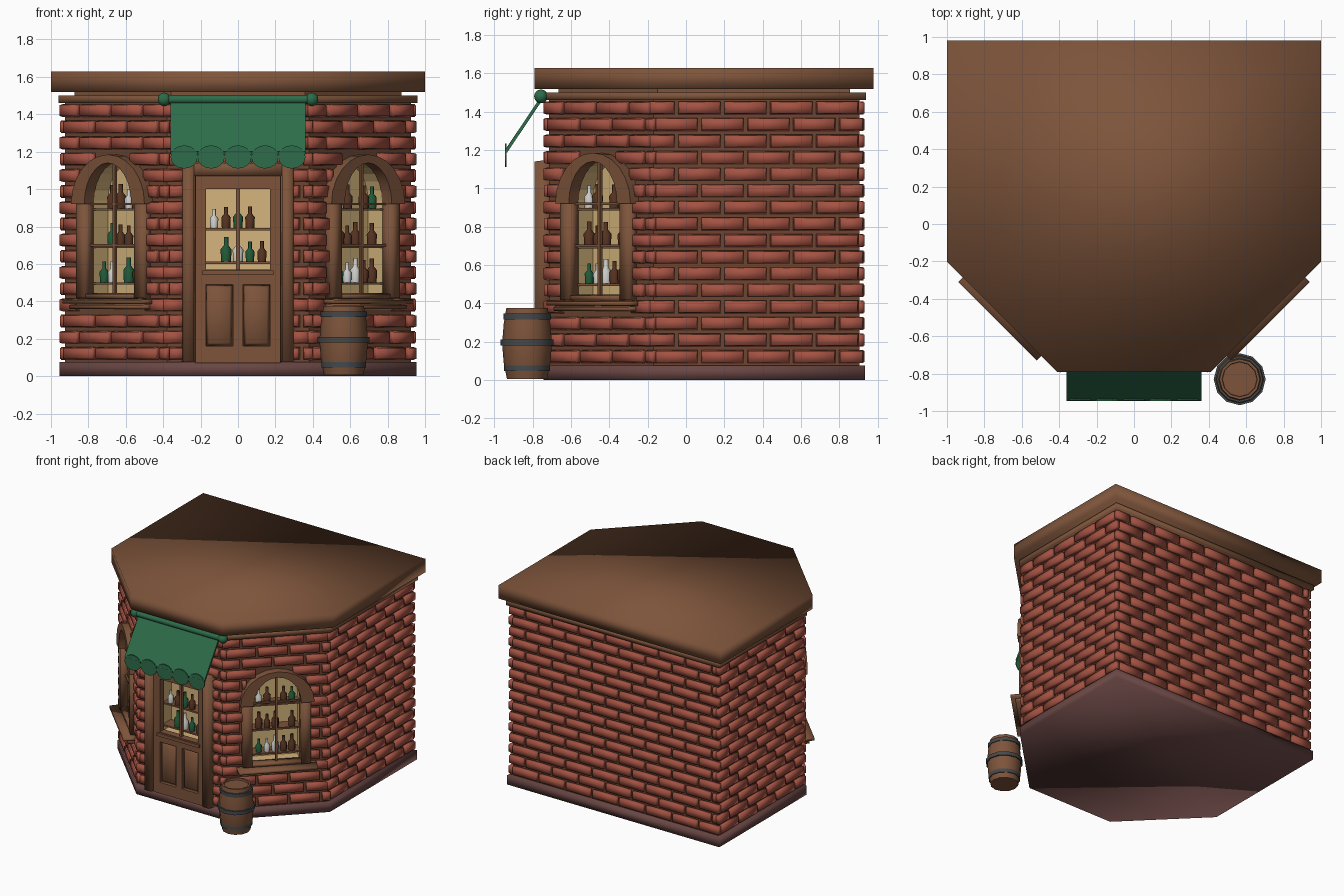
import bpy, bmesh, math, random
from mathutils import Matrix, Vector

random.seed(4)
cube = bpy.data.objects.get("Cube")
if cube:
    bpy.data.objects.remove(cube)


def material(name, r, g, b):
    m = bpy.data.materials.new(name)
    m.use_nodes = True
    m.diffuse_color = (r, g, b, 1)
    m.node_tree.nodes["Principled BSDF"].inputs["Base Color"].default_value = (r, g, b, 1)
    return m


BRICK = material("brick red", .37, .085, .055)
MORTAR = material("mortar brown", .15, .06, .03)
WOOD = material("warm wood", .205, .088, .043)
STONE = material("plum stone", .14, .062, .058)
CLOTH = material("awning green", .026, .15, .068)
CREAM = material("lit cream", .66, .46, .20)
IRON = material("dark iron", .06, .065, .068)
WHITE = material("bottle white", .6, .6, .58)
AMBER = material("bottle brown", .09, .032, .015)
GREEN = material("bottle green", .015, .10, .04)
I = Matrix.Identity(4)


def part(name, bm, mats, angle=None):
    """Make an object; angle None = flat, 180 = fully smooth."""
    bmesh.ops.recalc_face_normals(bm, faces=bm.faces)
    me = bpy.data.meshes.new(name)
    bm.to_mesh(me)
    bm.free()
    for m in mats if isinstance(mats, list) else [mats]:
        me.materials.append(m)
    if angle:
        me.shade_smooth()
        if angle < 180:
            me.set_sharp_from_angle(angle=math.radians(angle))
    ob = bpy.data.objects.new(name, me)
    bpy.context.collection.objects.link(ob)
    return ob


def loft(bm, low, high):
    """Solid between two matching loops."""
    a, b = [bm.verts.new(p) for p in low], [bm.verts.new(p) for p in high]
    bm.faces.new(a)
    bm.faces.new(b)
    for i in range(len(a)):
        j = (i + 1) % len(a)
        bm.faces.new((a[i], a[j], b[j], b[i]))


def prism(bm, M, pts, y0, y1):
    loft(bm, [M @ Vector((u, y0, z)) for u, z in pts], [M @ Vector((u, y1, z)) for u, z in pts])


def block(bm, M, u0, u1, z0, z1, y0, y1, taper=0):
    t = taper
    loft(bm, [M @ Vector(p) for p in ((u0, y0, z0), (u1, y0, z0), (u1, y0, z1), (u0, y0, z1))],
         [M @ Vector(p) for p in ((u0 + t, y1, z0 + t), (u1 - t, y1, z0 + t),
                                  (u1 - t, y1, z1 - t), (u0 + t, y1, z1 - t))])


def lathe(bm, M, profile, seg):
    rings = [[bm.verts.new(M @ Vector((r * math.cos(k * math.tau / seg), r * math.sin(k * math.tau / seg), z)))
              for k in range(seg)] for r, z in profile]
    for a, b in zip(rings, rings[1:]):
        for k in range(seg):
            j = (k + 1) % seg
            bm.faces.new((a[k], a[j], b[j], b[k]))
    bm.faces.new(rings[0])
    bm.faces.new(rings[-1])


def arch(half, spring, rise, n=12):
    """Points of an elliptical arch from right to left."""
    return [(half * math.cos(k * math.pi / n), spring + rise * math.sin(k * math.pi / n)) for k in range(n + 1)]


def footprint(o):
    """Five-sided-front plan, grown outward by o."""
    x, back, front, c = .925 + o, .905 + o, -.715 - o, 1.095 + o * math.sqrt(2)
    return [(-c - front, front), (c + front, front), (x, x - c), (x, back), (-x, back), (-x, x - c)]


def slab(name, mat, o, z0, z1, angle=180):
    bm = bmesh.new()
    p = footprint(o)
    loft(bm, [(x, y, z0) for x, y in p], [(x, y, z1) for x, y in p])
    return part(name, bm, mat, angle)


# Wall frames: local x runs along the wall, local -y points outward
plan = [Vector(p).to_3d() for p in footprint(0)]
frames = []
for i, a in enumerate(plan):
    d = plan[(i + 1) % 6] - a
    frames.append((Matrix.Translation(a + d / 2) @ Matrix.Rotation(math.atan2(d.y, d.x), 4, "Z"), d.length / 2))
FRONT, RIGHT, LEFT = frames[0][0], frames[1][0], frames[5][0]
SPRING = .94

# Floor, walls and roof
slab("base_plinth", STONE, .03, 0, .075)
walls = slab("wall_core", [MORTAR, CREAM], 0, .07, 1.47, None)
slab("cornice_trim", WOOD, .035, 1.46, 1.50)
slab("roof_neck", WOOD, -.05, 1.49, 1.53, None)
slab("roof_slab", WOOD, .075, 1.518, 1.628)

# Display recesses cut into the walls
bm = bmesh.new()
for M in (RIGHT, LEFT):
    prism(bm, M, [(-.18, .43), (.18, .43)] + arch(.18, SPRING, .2), -.05, .12)
block(bm, FRONT, -.18, .18, .56, 1.0, -.05, .12)
cutter = part("recess_cutter", bm, [MORTAR, CREAM])
cutter.hide_render = True
for f in cutter.data.polygons:
    f.material_index = 1
mod = walls.modifiers.new("recesses", "BOOLEAN")
mod.operation, mod.object, mod.solver = "DIFFERENCE", cutter, "EXACT"
bpy.context.view_layer.objects.active = walls
bpy.ops.object.modifier_apply(modifier=mod.name)
bpy.data.objects.remove(cutter)


# Brickwork, interlocked at the corners
def opening(wall, z):
    if wall == 0 and z < 1.14:
        return .285
    if wall in (1, 5) and .37 < z < SPRING + .24:
        return .235 if z < SPRING else .26 * math.sqrt(1 - ((z - SPRING) / .25) ** 2)
    return 0


bm = bmesh.new()
ROWS, PITCH, JOINT = 16, .24, .009
step = 1.385 / ROWS
for w, (M, half) in enumerate(frames):
    for r in range(ROWS):
        z = .078 + step * r
        lo, hi = -half - .022 * (r % 2), half + .022 * ((r + 1) % 2)
        h = opening(w, z + step / 2)
        for s0, s1 in ([(lo, -h), (h, hi)] if h else [(lo, hi)]):
            k = math.floor((s0 + half) / PITCH) - 1
            while -half + k * PITCH < s1:
                u = -half + (k + .5 * (r % 2)) * PITCH
                u0, u1 = max(u + JOINT, s0), min(u + PITCH - JOINT, s1)
                if u1 - u0 > .025:
                    block(bm, M, u0, u1, z + .009, z + step - .009, .004, -.026, .006)
                k += 1
part("wall_bricks", bm, BRICK, 180)

bottles = {m: bmesh.new() for m in (WHITE, AMBER, GREEN)}


def bottle_row(M, z, half, count):
    for k in range(count):
        if random.random() < .12:
            continue
        u = -half + 2 * half * (k + .5) / count
        s = random.uniform(.85, 1.1)
        T = M @ Matrix.Translation((u, .035, z)) @ Matrix.Scale(s, 4)
        mat = random.choice((WHITE, AMBER, AMBER, GREEN))
        lathe(bottles[mat], T, [(.024, 0), (.027, .06), (.011, .08), (.011, .12)], 8)


# Arched corner windows
for side, M in (("left", RIGHT), ("right", LEFT)):
    bm = bmesh.new()
    for s in (-1, 1):
        a, b = sorted((s * .178, s * .262))
        block(bm, M, a, b, .41, SPRING, .01, -.05, .008)
    block(bm, M, -.19, .19, .41, .445, .01, -.045, .006)
    part(side + "_window_posts", bm, WOOD, 180)
    bm = bmesh.new()
    prism(bm, M, arch(.278, SPRING - .02, .265) + arch(.178, SPRING - .02, .22)[::-1], .01, -.062)
    part(side + "_window_hood", bm, WOOD, 50)
    bm = bmesh.new()
    block(bm, M, -.30, .30, .385, .412, .01, -.11, .004)
    block(bm, M, -.285, .285, .355, .387, .01, -.075, .006)
    part(side + "_window_sill", bm, WOOD, 180)
    bm = bmesh.new()
    block(bm, M, -.009, .009, .43, 1.14, .0, -.018)
    for z in (.70, SPRING - .02):
        block(bm, M, -.18, .18, z - .006, z + .006, .0, -.015)
    for z in (.49, .685, .885):
        block(bm, M, -.18, .18, z, z + .012, .11, .005)
        bottle_row(M, z + .012, .155, 5)
    part(side + "_window_bars_and_shelves", bm, WOOD)

# Door with frame, rails and panels
bm = bmesh.new()
for s in (-1, 1):
    a, b = sorted((s * .225, s * .30))
    block(bm, FRONT, a, b, .07, 1.15, .01, -.075, .01)
block(bm, FRONT, -.30, .30, 1.065, 1.15, .01, -.075, .01)
part("door_frame", bm, WOOD, 180)
bm = bmesh.new()
for s in (-1, 1):
    a, b = sorted((s * .172, s * .228))
    block(bm, FRONT, a, b, .07, 1.07, .01, -.045)
for z0, z1 in ((.07, .16), (.49, .57), (1.0, 1.07)):
    block(bm, FRONT, -.175, .175, z0, z1, .01, -.045)
block(bm, FRONT, -.028, .028, .15, .5, .01, -.045)
block(bm, FRONT, -.18, .18, .1, .55, .01, -.02)
block(bm, FRONT, -.19, .19, .54, .565, -.04, -.06)
part("door_rails", bm, WOOD)
bm = bmesh.new()
for a in (-.172, .028):
    block(bm, FRONT, a, a + .144, .16, .49, -.018, -.04, .018)
part("door_panels", bm, WOOD, 180)
bm = bmesh.new()
block(bm, FRONT, -.01, .01, .56, 1.0, 0, -.025)
for z in (.6, .78):
    block(bm, FRONT, -.18, .18, z, z + .012, .11, .005)
    bottle_row(FRONT, z + .012, .16, 5)
part("door_bars_and_shelves", bm, WOOD)
for m, b in bottles.items():
    part(m.name.replace(" ", "_") + "_set", b, m, 50)

# Awning: roller, sloped cloth, scalloped edge
bm = bmesh.new()
across = Matrix.Translation((0, -.757, 1.48)) @ Matrix.Rotation(math.pi / 2, 4, "Y")
lathe(bm, across, [(.024, -.4), (.024, .4)], 10)
for s in (-1, 1):
    bmesh.ops.create_uvsphere(bm, u_segments=10, v_segments=8, radius=.036,
                              matrix=Matrix.Translation((s * .395, -.757, 1.48)))
part("awning_roller", bm, CLOTH, 50)
bm = bmesh.new()
loft(bm, [(-.36, y, z) for y, z in ((-.75, 1.49), (-.945, 1.2), (-.935, 1.185), (-.74, 1.475))],
     [(.36, y, z) for y, z in ((-.75, 1.49), (-.945, 1.2), (-.935, 1.185), (-.74, 1.475))])
part("awning_cloth", bm, CLOTH)
bm = bmesh.new()
for k in range(-2, 3):
    lobe = [(k * .144 + .073 * math.cos(t * math.tau / 16), 1.172 + .062 * math.sin(t * math.tau / 16))
            for t in range(16)]
    prism(bm, I, lobe, -.936, -.944 - .002 * (k % 2))
part("awning_scallops", bm, CLOTH)

# Barrel with iron hoops
spot = Matrix.Translation((.565, -.83, 0))
bm = bmesh.new()
lathe(bm, spot, [(.105, .005), (.122, .09), (.13, .19), (.122, .29), (.108, .375), (.094, .375), (.092, .36)], 12)
part("barrel_staves", bm, WOOD, 40)
bm = bmesh.new()
for r, z in ((.116, .045), (.136, .18), (.121, .315)):
    lathe(bm, spot, [(r - .02, z), (r + .003, z), (r + .003, z + .03), (r - .02, z + .03)], 12)
part("barrel_hoops", bm, IRON, 40)
